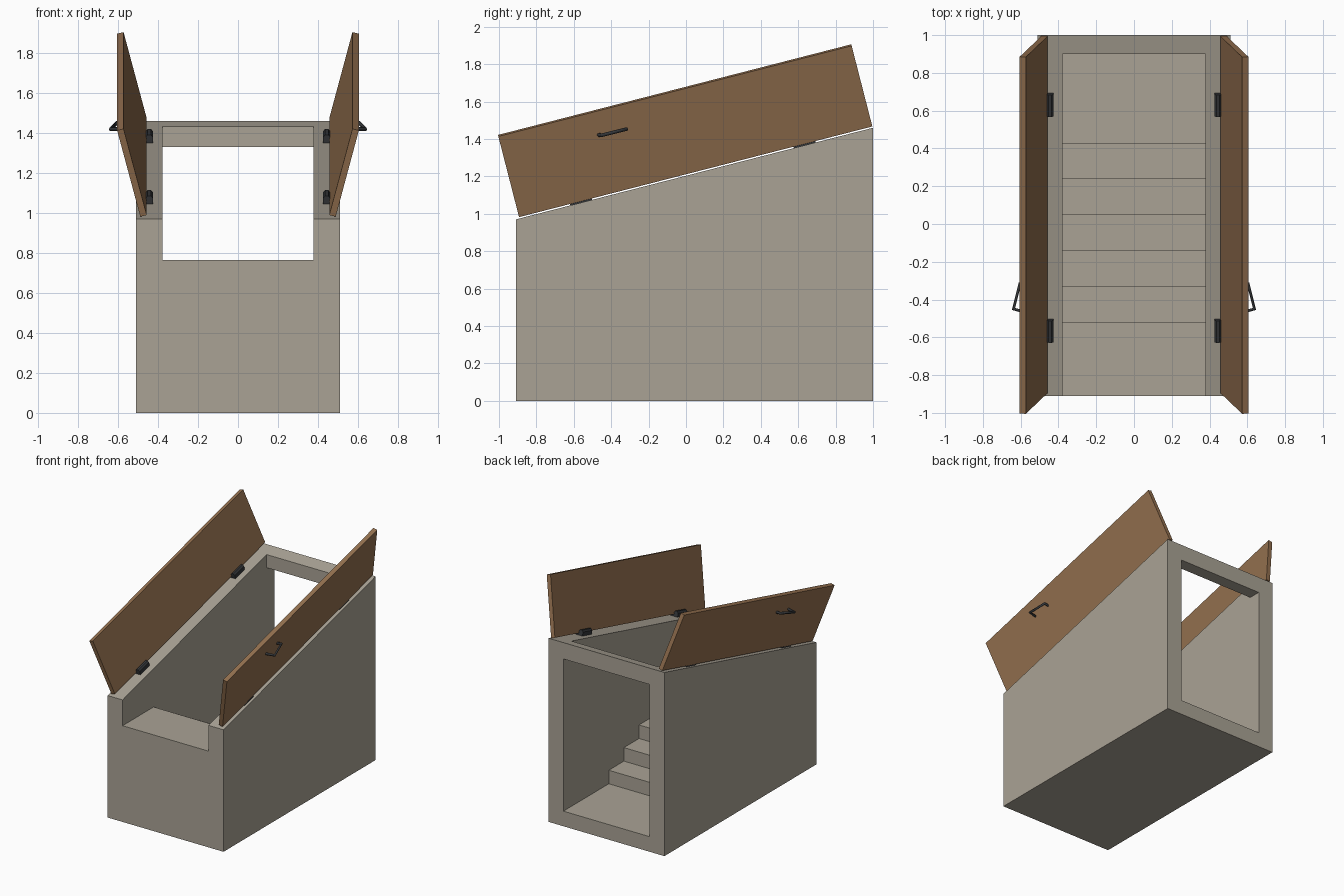
import bpy, bmesh, math
from mathutils import Vector

if "Cube" in bpy.data.objects:
    bpy.data.objects.remove(bpy.data.objects["Cube"])


def material(name, rgb):
    m = bpy.data.materials.new(name)
    m.diffuse_color = (*rgb, 1)
    m.use_nodes = True
    m.node_tree.nodes["Principled BSDF"].inputs["Base Color"].default_value = m.diffuse_color
    return m


CONCRETE = material("warm_concrete", (0.40, 0.365, 0.30))
WOOD = material("brown_wood", (0.30, 0.165, 0.08))
METAL = material("dark_metal", (0.035, 0.038, 0.042))

# Sloped top: u runs up the slope, n points away from it
FRONT, BACK, Z_FRONT, Z_BACK = -0.91, 1.0, 0.97, 1.46
SLOPE = math.atan2(Z_BACK - Z_FRONT, BACK - FRONT)
U = Vector((0, math.cos(SLOPE), math.sin(SLOPE)))
N = Vector((0, -math.sin(SLOPE), math.cos(SLOPE)))
ORIGIN = Vector((0, FRONT, Z_FRONT))


def on_slope(x, u, n):
    return ORIGIN + Vector((x, 0, 0)) + U * u + N * n


def prism(name, start, offset, mat):
    """Solid made by sweeping a flat outline along an offset."""
    bm = bmesh.new()
    face = bm.faces.new([bm.verts.new(p) for p in start])
    out = bmesh.ops.extrude_face_region(bm, geom=[face])
    moved = [g for g in out["geom"] if isinstance(g, bmesh.types.BMVert)]
    bmesh.ops.translate(bm, verts=moved, vec=offset)
    bmesh.ops.recalc_face_normals(bm, faces=bm.faces)
    me = bpy.data.meshes.new(name)
    bm.to_mesh(me)
    bm.free()
    me.materials.append(mat)
    ob = bpy.data.objects.new(name, me)
    bpy.context.collection.objects.link(ob)
    return ob


def side_profile(name, points, half_width, mat):
    return prism(name, [Vector((-half_width, y, z)) for y, z in points],
                 Vector((2 * half_width, 0, 0)), mat)


# Concrete shell with sloped top
shell = side_profile("concrete_shell", [(FRONT, 0), (BACK, 0), (BACK, Z_BACK),
                                        (FRONT, Z_FRONT)], 0.51, CONCRETE)

# Stairwell cut: floor, six risers, open top and rear doorway under a header
FLOOR, LANDING, STEPS = 0.12, 0.765, 6
rise = (LANDING - FLOOR) / STEPS
outline = [(1.2, FLOOR)]
for i in range(STEPS):
    y = 0.43 - 0.19 * i
    outline += [(y, FLOOR + rise * i), (y, FLOOR + rise * (i + 1))]
outline += [(-1.2, LANDING), (-1.2, 2), (0.9, 2), (0.9, 1.33), (1.2, 1.33)]
cutter = side_profile("stairwell_cutter", outline, 0.378, CONCRETE)
cutter.hide_render = True

cut = shell.modifiers.new("stairwell", "BOOLEAN")
cut.operation = "DIFFERENCE"
cut.solver = "EXACT"
cut.object = cutter
bpy.context.view_layer.objects.active = shell
bpy.ops.object.modifier_apply(modifier=cut.name)
bpy.data.objects.remove(cutter)

TILT = math.radians(14.6)
for side, label in ((-1, "left"), (1, "right")):
    # Open door leaf, leaning outward
    thick, width = 0.033, 0.46
    along = Vector((math.sin(TILT), math.cos(TILT)))
    out = Vector((math.cos(TILT), -math.sin(TILT)))
    a = Vector((0.457, 0.016))
    corners = [a, a + out * thick, a + out * thick + along * width, a + along * width]
    prism(f"{label}_door", [on_slope(side * c.x, 0.02, c.y) for c in corners],
          U * 1.95, WOOD)

    # Hinges: chamfered blocks between wall top and leaf
    for i, u in enumerate((0.361, 1.595)):
        section = [(0.426, 0), (0.49, 0), (0.49, 0.007), (0.462, 0.012), (0.462, 0.03),
                   (0.452, 0.042), (0.436, 0.042), (0.426, 0.03)]
        prism(f"{label}_hinge_{i + 1}",
              [on_slope(side * x, u - 0.06, n) for x, n in section], U * 0.12, METAL)

    # Pull handle bent from round bar
    path = [(0.555, -0.325, 1.45), (0.605, -0.318, 1.453),
            (0.638, -0.45, 1.42), (0.565, -0.468, 1.422)]
    curve = bpy.data.curves.new(f"{label}_handle", "CURVE")
    curve.dimensions = "3D"
    curve.bevel_depth = 0.01
    curve.bevel_resolution = 1
    curve.use_fill_caps = True
    spline = curve.splines.new("POLY")
    spline.points.add(len(path) - 1)
    for p, (x, y, z) in zip(spline.points, path):
        p.co = (side * x, y, z, 1)
    curve.materials.append(METAL)
    handle = bpy.data.objects.new(f"{label}_handle", curve)
    bpy.context.collection.objects.link(handle)
